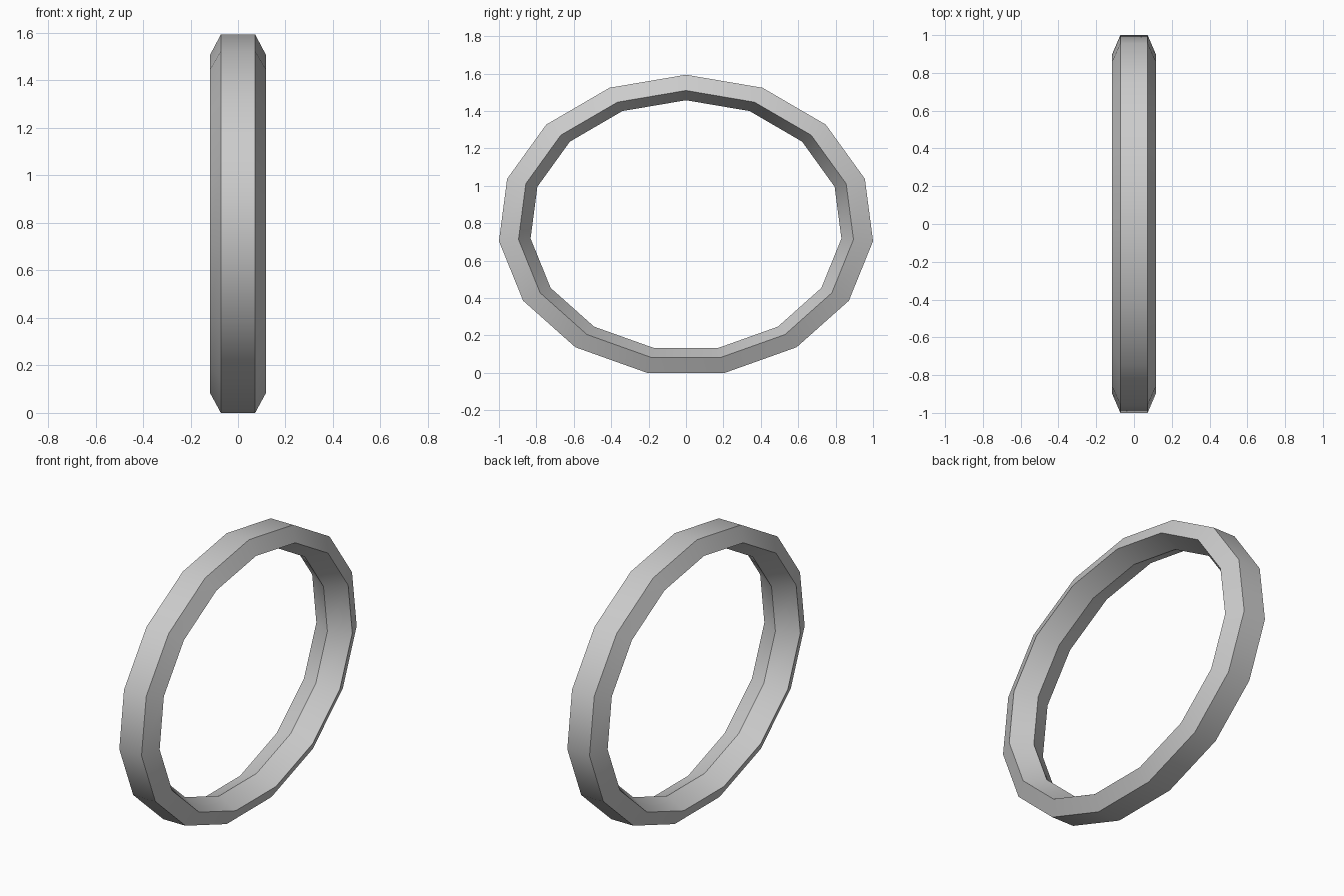
import bpy, bmesh, math

if "Cube" in bpy.data.objects:
    bpy.data.objects.remove(bpy.data.objects["Cube"])

SEGMENTS, SIDES = 15, 5
R, r = 0.9295, 0.094          # ring radius and section radius
SX, SZ, CZ = 0.123 / r, 0.801, 0.788   # width scale, height scale, centre height

# Ring: pentagon section (apex inward) swept around the x axis, one vertex at the top
bm = bmesh.new()
loops = []
for i in range(SEGMENTS):
    a = 2 * math.pi * i / SEGMENTS
    loop = []
    for j in range(SIDES):
        b = math.pi + 2 * math.pi * j / SIDES
        rad = R + r * math.cos(b)
        loop.append(bm.verts.new((SX * r * math.sin(b),
                                  rad * math.sin(a),
                                  CZ + SZ * rad * math.cos(a))))
    loops.append(loop)

for i in range(SEGMENTS):
    p, q = loops[i], loops[(i + 1) % SEGMENTS]
    for j in range(SIDES):
        k = (j + 1) % SIDES
        bm.faces.new((p[j], p[k], q[k], q[j]))
bmesh.ops.recalc_face_normals(bm, faces=bm.faces[:])

mesh = bpy.data.meshes.new("ring")
bm.to_mesh(mesh)
bm.free()
ring = bpy.data.objects.new("ring", mesh)
bpy.context.collection.objects.link(ring)

# Smooth around the ring, crisp edges along the section corners
bpy.context.view_layer.objects.active = ring
ring.select_set(True)
bpy.ops.object.shade_smooth_by_angle(angle=math.radians(40))
